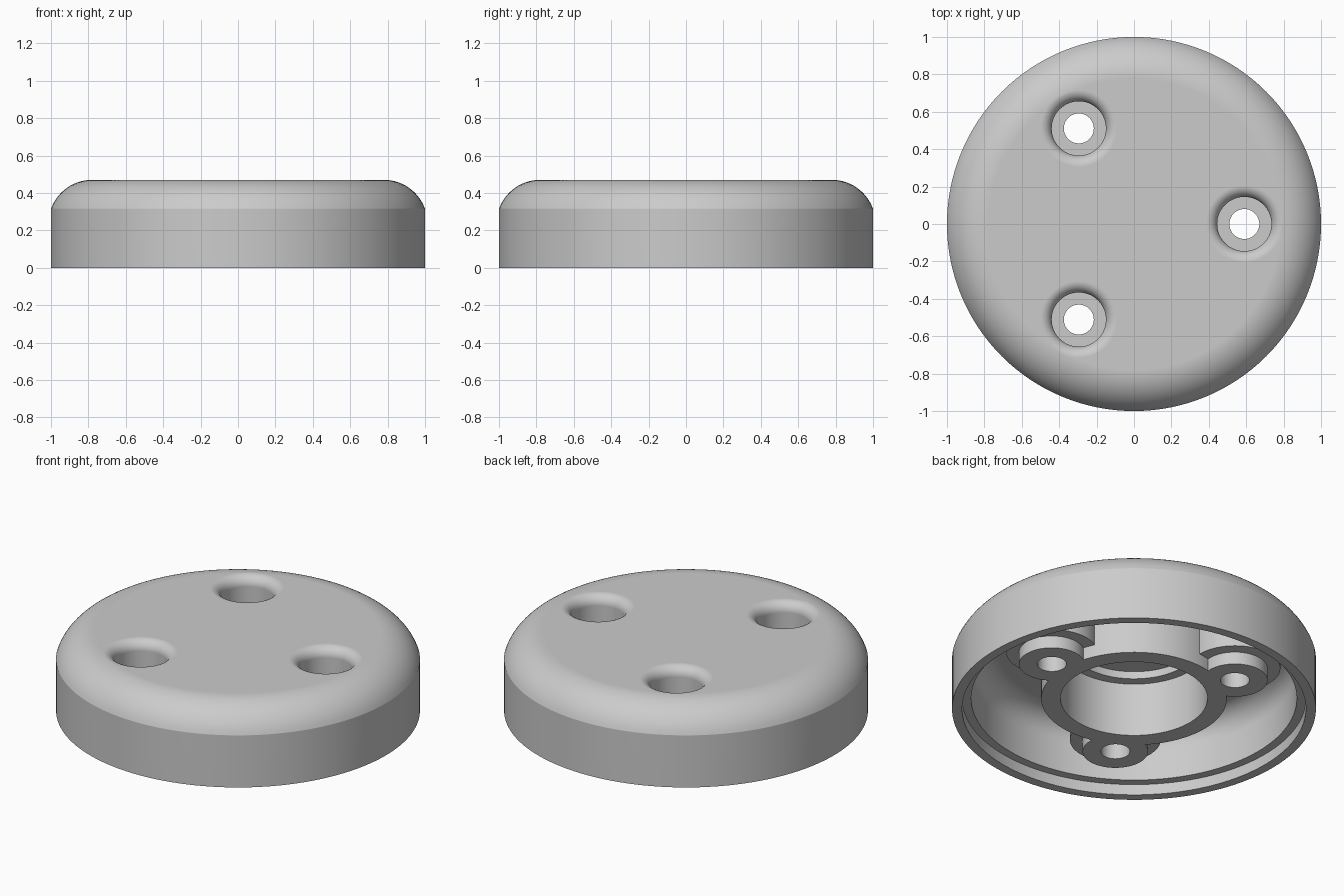
import bpy, bmesh
from math import sin, cos, radians, tau

cube = bpy.data.objects.get("Cube")
if cube:
    bpy.data.objects.remove(cube)

grey = bpy.data.materials.new("plain grey")
grey.use_nodes = True
colour = (0.6, 0.6, 0.6, 1)
grey.diffuse_color = colour
grey.node_tree.nodes["Principled BSDF"].inputs["Base Color"].default_value = colour


def arc(cx, cz, radius, start, end, steps):
    angles = [radians(start + (end - start) * i / steps) for i in range(steps + 1)]
    return [(cx + radius * cos(a), cz + radius * sin(a)) for a in angles]


def lathe(name, profile, sides, x=0, y=0):
    """Solid of revolution, closed by a flat cap at each end of the profile."""
    bm = bmesh.new()
    rings = [[bm.verts.new((x + r * cos(tau * i / sides), y + r * sin(tau * i / sides), z))
              for i in range(sides)] for r, z in profile]
    for a, b in zip(rings, rings[1:]):
        for i in range(sides):
            j = (i + 1) % sides
            bm.faces.new((a[i], a[j], b[j], b[i]))
    bm.faces.new(rings[0])
    bm.faces.new(rings[-1])
    bmesh.ops.recalc_face_normals(bm, faces=bm.faces)
    mesh = bpy.data.meshes.new(name)
    bm.to_mesh(mesh)
    bm.free()
    mesh.materials.append(grey)
    obj = bpy.data.objects.new(name, mesh)
    bpy.context.collection.objects.link(obj)
    return obj


def combine(target, tool, operation):
    mod = target.modifiers.new(operation, "BOOLEAN")
    mod.operation = operation
    mod.solver = "EXACT"
    mod.object = tool
    tool.hide_render = True
    bpy.context.view_layer.objects.active = target
    bpy.ops.object.modifier_apply(modifier=mod.name)
    bpy.data.objects.remove(tool)


# Domed shell with a stepped rim, hollow underside and central hub
base_z = 0.065
ceiling = 0.39
profile = arc(0.78, 0.47 - 0.2335, 0.2335, 90, 20, 14)
profile += [(1, 0.315), (1, 0), (0.945, 0), (0.945, base_z), (0.895, base_z)]
profile += arc(0.755, ceiling - 0.14, 0.14, 0, 90, 10)
profile += [(0.51, ceiling), (0.51, base_z)]
cap = lathe("round_cap", profile, 128)

# Stepped screw bosses
spots = [(0.59 * cos(a), 0.59 * sin(a)) for a in (0, tau / 3, 2 * tau / 3)]
for x, y in spots:
    boss = lathe("screw_boss", [(0.18, base_z), (0.18, 0.14), (0.25, 0.14), (0.25, 0.43)], 64, x, y)
    combine(cap, boss, "UNION")

# Stepped bore in the hub
bore = lathe("bore_cutter", [(0.404, -0.1), (0.404, ceiling), (0.345, ceiling), (0.345, 0.435)], 96)
combine(cap, bore, "DIFFERENCE")

# Counterbored screw holes with rounded mouths
hole = [(0.08, -0.1), (0.08, 0.18), (0.145, 0.18)]
hole += arc(0.205, 0.41, 0.06, 180, 90, 8) + [(0.205, 0.6)]
for x, y in spots:
    combine(cap, lathe("hole_cutter", hole, 64, x, y), "DIFFERENCE")

# Smooth curved walls, crisp edges
bpy.ops.object.select_all(action="DESELECT")
cap.select_set(True)
bpy.context.view_layer.objects.active = cap
bpy.ops.object.shade_smooth_by_angle(angle=radians(30))
weighted = cap.modifiers.new("flat_top_normals", "WEIGHTED_NORMAL")
weighted.keep_sharp = True
